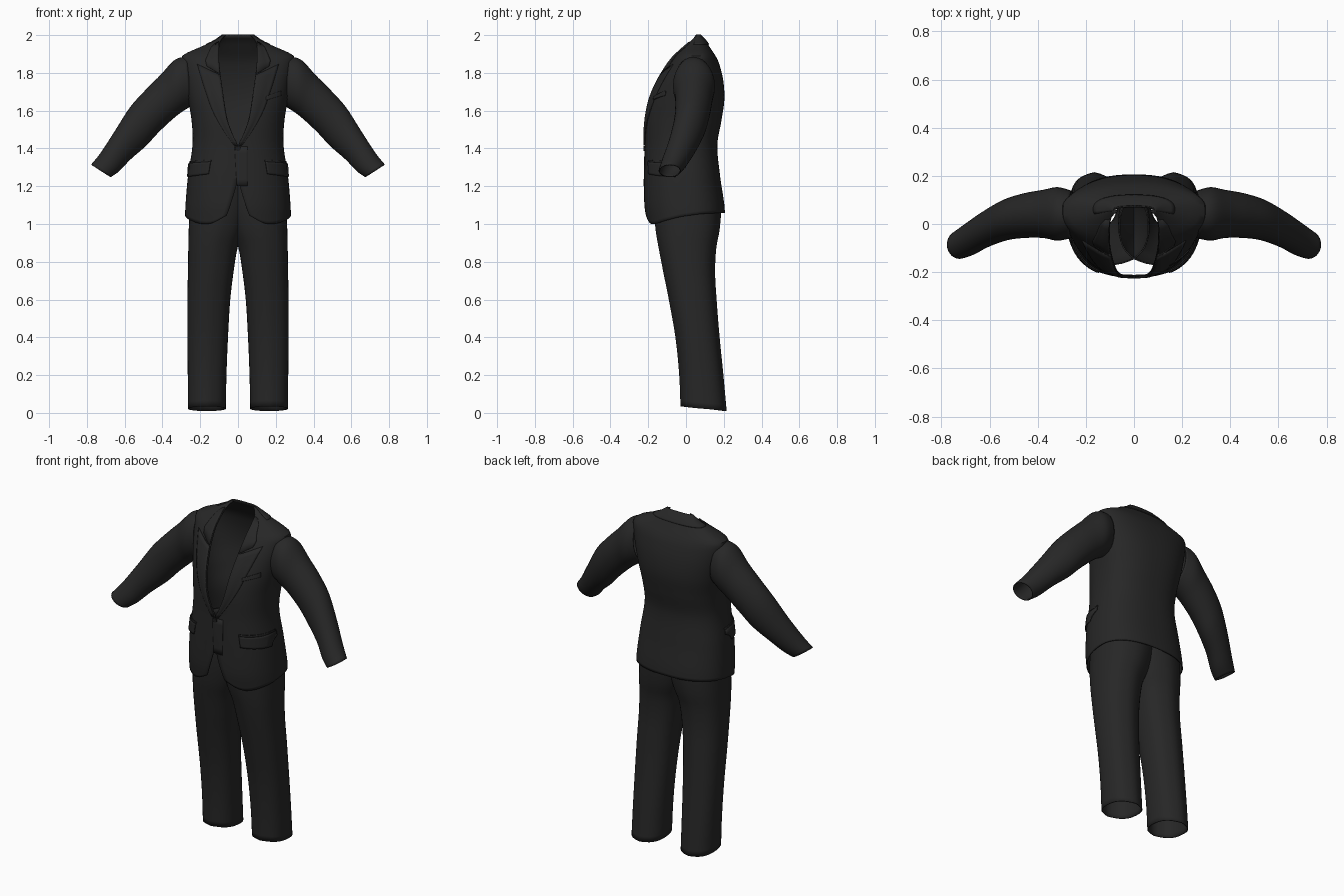
import bpy
import bmesh
from math import sin, cos, pi, asin, radians

if "Cube" in bpy.data.objects:
    bpy.data.objects.remove(bpy.data.objects["Cube"])


def material(name, value):
    m = bpy.data.materials.new(name)
    m.use_nodes = True
    m.diffuse_color = (value, value, value, 1)
    m.node_tree.nodes["Principled BSDF"].inputs["Base Color"].default_value = (value, value, value, 1)
    return m


cloth = material("charcoal cloth", 0.02)
dark = material("black button", 0.012)


def curve(table, z):
    """Smoothly interpolate rows of (key, value, value...) at z."""
    z = min(max(z, table[0][0]), table[-1][0])
    i = 0
    while i < len(table) - 2 and z > table[i + 1][0]:
        i += 1
    a, b = table[i], table[i + 1]
    p, n = table[max(i - 1, 0)], table[min(i + 2, len(table) - 1)]
    h = b[0] - a[0]
    t = (z - a[0]) / h
    out = []
    for k in range(1, len(a)):
        ma = (b[k] - p[k]) / (b[0] - p[0]) * h
        mb = (n[k] - a[k]) / (n[0] - a[0]) * h
        out.append((2*t**3 - 3*t*t + 1) * a[k] + (t**3 - 2*t*t + t) * ma
                   + (3*t*t - 2*t**3) * b[k] + (t**3 - t*t) * mb)
    return out


def spow(v, e):
    return abs(v) ** e * (1 if v >= 0 else -1)


def sheet(name, rows, mirror=False, closed=False, thick=0.006, mat=cloth):
    """Skin a grid of points into a thin cloth sheet."""
    bm = bmesh.new()
    vs = [[bm.verts.new(p) for p in row] for row in rows]
    n = len(rows[0])
    for r in range(len(rows) - 1):
        for c in range(n if closed else n - 1):
            d = (c + 1) % n
            bm.faces.new((vs[r][c], vs[r][d], vs[r + 1][d], vs[r + 1][c]))
    bmesh.ops.remove_doubles(bm, verts=bm.verts, dist=0.0002)
    bmesh.ops.recalc_face_normals(bm, faces=bm.faces)
    me = bpy.data.meshes.new(name)
    bm.to_mesh(me)
    bm.free()
    me.materials.append(mat)
    ob = bpy.data.objects.new(name, me)
    bpy.context.collection.objects.link(ob)
    bpy.ops.object.select_all(action='DESELECT')
    bpy.context.view_layer.objects.active = ob
    ob.select_set(True)
    bpy.ops.object.shade_smooth_by_angle(angle=radians(40))
    if mirror:
        mod = ob.modifiers.new("mirror", 'MIRROR')
        mod.merge_threshold = 0.001
    mod = ob.modifiers.new("cloth thickness", 'SOLIDIFY')
    mod.thickness = thick
    mod.offset = 0
    return ob


# Jacket body: height, half width, front y, back y
BODY = [(1.0, .278, -.205, .205), (1.1, .275, -.218, .2), (1.25, .262, -.218, .178),
        (1.42, .238, -.214, .163), (1.55, .243, -.212, .185), (1.66, .262, -.192, .2),
        (1.76, .28, -.15, .194), (1.85, .294, -.095, .172), (1.89, .292, -.062, .153),
        (1.91, .255, -.042, .14), (1.94, .185, -.01, .12), (1.97, .122, .02, .1), (2.0, .078, .05, .07)]
# Half opening between the front edges
OPENING = [(1.0, .085), (1.04, .062), (1.1, .04), (1.2, .01), (1.25, 0), (1.41, 0), (1.46, .022),
           (1.55, .055), (1.7, .08), (1.85, .099), (1.93, .1), (1.97, .092), (2.0, .066)]
HEM = [(0, 1.045), (.06, 1.008), (.14, 1.0), (.3, 1.02), (.55, 1.052), (1, 1.058)]
N = 2.4


def opening(z):
    return max(0, curve(OPENING, z)[0])


def body_point(a, z, push=0):
    w, f, b = curve(BODY, z)
    c = f + (b - f) * .55
    d = c - f if cos(a) > 0 else b - c
    return ((w + push) * spow(sin(a), 2 / N), c - (d + push) * spow(cos(a), 2 / N), z)


def front_angle(x, z):
    w = curve(BODY, z)[0]
    return asin(spow(max(-1, min(1, x / w)), N / 2))


rows = []
for i in range(61):
    row = []
    for j in range(41):
        u = j / 40
        hem = curve(HEM, u)[0]
        z = hem + (2 - hem) * (i / 60)
        a0 = front_angle(opening(z), z)
        row.append(body_point(a0 + (pi - a0) * u, z))
    rows.append(row)
sheet("jacket_body", rows, mirror=True)


def plate(name, corners, push, mirror=False, thick=0.005):
    """Quad on the jacket front given as (x, z) corners: bottom pair, top pair."""
    (ax, az), (bx, bz), (cx, cz), (dx, dz) = corners
    rows = []
    for i in range(7):
        t = i / 6
        row = []
        for j in range(11):
            s = j / 10
            x = (ax + (bx - ax) * s) * (1 - t) + (cx + (dx - cx) * s) * t
            z = (az + (bz - az) * s) * (1 - t) + (cz + (dz - cz) * s) * t
            row.append(body_point(front_angle(x, z), z, push))
        rows.append(row)
    return sheet(name, rows, mirror, thick=thick)


# Peaked lapels and collar leaves, following the opening
def strip(name, outline):
    rows = []
    for z, zo, outer in outline:
        x0 = opening(z)
        row = []
        for j in range(9):
            s = j / 8
            zz = z + (zo - z) * s
            x = x0 + (outer - x0) * s
            row.append(body_point(front_angle(x, zz), zz, .004 + .005 * sin(pi * min(1, s + .3))))
        rows.append(row)
    return sheet(name, rows, mirror=True)


LAPEL = [(1.415, 1.415, .02), (1.5, 1.5, .078), (1.6, 1.6, .132), (1.68, 1.7, .168),
         (1.74, 1.77, .19), (1.79, 1.845, .212)]
strip("lapel", [(z, *curve(LAPEL, z)) for z in [1.415 + .375 * i / 16 for i in range(17)]])
strip("collar_leaf", [(1.795, 1.835, .163), (1.85, 1.865, .17), (1.89, 1.9, .155),
                      (1.93, 1.932, .14), (1.965, 1.955, .118)])

# Collar band around the back of the neck
rows = []
for i in range(8):
    row = []
    for j in range(25):
        a = pi * (.42 + 1.16 * j / 24)
        z = 1.95 + .05 * i / 7
        row.append(body_point(a, z, .006))
    rows.append(row)
sheet("back_collar", rows)

# Pockets, front overlap and button
plate("pocket_flap", [(.15, 1.265), (.258, 1.25), (.14, 1.33), (.255, 1.322)], .009, True)
plate("pocket_welt", [(.14, 1.33), (.255, 1.322), (.138, 1.34), (.255, 1.332)], .005, True)
plate("breast_welt", [(.145, 1.655), (.225, 1.68), (.145, 1.675), (.225, 1.705)], .005)
plate("front_overlap", [(-.006, 1.2), (.05, 1.2), (-.018, 1.41), (.05, 1.41)], .003)
bpy.ops.mesh.primitive_cylinder_add(vertices=20, radius=.014, depth=.008,
                                    location=(0, -.222, 1.4), rotation=(pi / 2, 0, 0))
button = bpy.context.object
button.name = "front_button"
button.data.materials.append(dark)

# Sleeves: upper edge x z, lower edge x z, centre y, half depth
SLEEVE = [(0, .272, 1.885, .245, 1.63, .04, .095), (1, .335, 1.865, .3, 1.595, .042, .108),
          (2, .41, 1.785, .345, 1.56, .042, .097), (3, .49, 1.705, .42, 1.49, .035, .09),
          (4, .57, 1.615, .49, 1.415, .018, .083), (5, .65, 1.49, .57, 1.345, -.018, .074),
          (6, .725, 1.375, .63, 1.283, -.06, .066), (7, .775, 1.313, .675, 1.25, -.086, .056)]
rows = []
for i in range(36):
    xu, zu, xl, zl, yc, hy = curve(SLEEVE, i / 5)
    row = []
    for j in range(28):
        a = 2 * pi * j / 28
        k = .5 + .5 * cos(a)
        row.append((xl + (xu - xl) * k, yc + hy * sin(a), zl + (zu - zl) * k))
    rows.append(row)
sheet("sleeve", rows, mirror=True, closed=True)

# Trouser legs: height, inner x, outer x, front y, back y
LEG = [(0, .068, .262, -.022, .21), (.2, .064, .263, -.03, .192), (.4, .056, .265, -.05, .172),
       (.6, .044, .265, -.085, .156), (.75, .026, .262, -.115, .148), (.88, .004, .26, -.14, .155),
       (.97, -.03, .258, -.155, .172), (1.1, -.06, .25, -.165, .178), (1.3, -.06, .225, -.165, .14)]
rows = []
for i in range(41):
    row = []
    for j in range(36):
        a = 2 * pi * j / 36
        hem = .022 + .012 * cos(a)
        z = hem + (1.3 - hem) * i / 40
        xi, xo, f, b = curve(LEG, z)
        crease = .007 * max(0, 1 - abs(sin(a)) / .3)
        x = (xi + xo) / 2 + (xo - xi) / 2 * spow(sin(a), 2 / N)
        y = (f + b) / 2 - ((b - f) / 2 - .004 + crease) * spow(cos(a), 2 / N)
        row.append((x, y, z))
    rows.append(row)
leg = sheet("trouser_leg", rows, closed=True)
other = leg.copy()
other.data = leg.data.copy()
other.name = "trouser_leg_right"
bpy.context.collection.objects.link(other)
for v in other.data.vertices:
    v.co.x *= -1
other.data.flip_normals()
leg.name = "trouser_leg_left"
